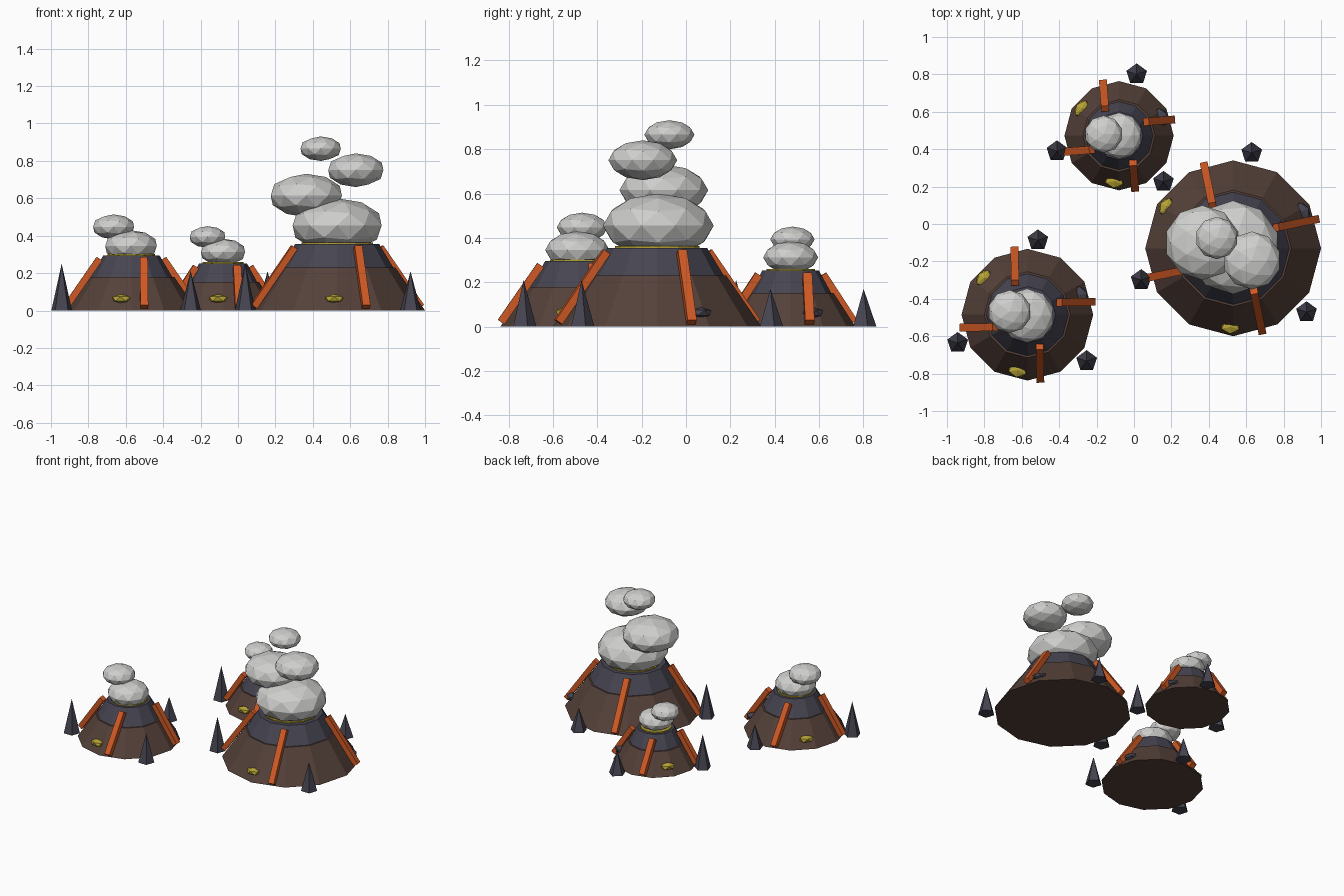
import bpy, bmesh
from math import sin, cos, pi, radians, atan2
from mathutils import Matrix, Vector

cube = bpy.data.objects.get("Cube")
if cube:
    bpy.data.objects.remove(cube)


def material(name, rgb):
    m = bpy.data.materials.new(name)
    m.use_nodes = True
    m.diffuse_color = (*rgb, 1)
    m.node_tree.nodes["Principled BSDF"].inputs["Base Color"].default_value = (*rgb, 1)
    return m


BROWN = material("brown earth", (0.09, 0.052, 0.041))
SLATE = material("dark slate", (0.062, 0.058, 0.082))
ORANGE = material("lava orange", (0.62, 0.1, 0.018))
YELLOW = material("sulfur yellow", (0.46, 0.36, 0.035))
SMOKE = material("smoke grey", (0.62, 0.62, 0.61))


def finish(name, bm, mat):
    mesh = bpy.data.meshes.new(name)
    bm.to_mesh(mesh)
    bm.free()
    mesh.materials.append(mat)
    ob = bpy.data.objects.new(name, mesh)
    bpy.context.collection.objects.link(ob)
    return ob


def frustum(name, mat, centre, sides, r1, r2, z1, z2):
    """Upright cone or frustum with a corner toward +y."""
    bm = bmesh.new()
    bmesh.ops.create_cone(bm, cap_ends=True, segments=sides, radius1=r1, radius2=r2, depth=z2 - z1)
    bmesh.ops.remove_doubles(bm, verts=bm.verts, dist=1e-5)
    # turn the first corner to +y whatever its starting angle
    low = min(bm.verts, key=lambda v: v.co.z).co
    turn = Matrix.Rotation(pi / 2 - atan2(low.y, low.x), 4, 'Z')
    place = Matrix.Translation((centre[0], centre[1], (z1 + z2) / 2))
    bm.transform(place @ turn)
    return finish(name, bm, mat)


def blob(name, mat, centre, size, detail, turn=0):
    """Faceted ellipsoid."""
    bm = bmesh.new()
    bmesh.ops.create_icosphere(bm, subdivisions=detail, radius=1)
    bm.transform(Matrix.LocRotScale(Vector(centre), Matrix.Rotation(turn, 3, 'Z'), Vector(size)))
    return finish(name, bm, mat)


def lava_stream(name, start, end, side):
    """Square bar running from the rim down to the foot."""
    start, end = Vector(start), Vector(end)
    along = (end - start).normalized()
    across = Vector(side)
    out = along.cross(across)
    basis = Matrix((along * (end - start).length, across * 0.042, out * 0.036)).transposed().to_4x4()
    bm = bmesh.new()
    bmesh.ops.create_cube(bm, size=1)
    bm.transform(Matrix.Translation((start + end) / 2) @ basis)
    bmesh.ops.recalc_face_normals(bm, faces=bm.faces)
    return finish(name, bm, ORANGE)


def volcano(label, centre, foot, rim, band, top, turn, spike_turn, patch_turn, puffs):
    cx, cy = centre
    slope = (foot - rim) / top
    band_r = foot - slope * band

    # cone in two layers, with a sulfur-lined vent
    frustum(label + "_lower_slope", BROWN, centre, 12, foot, band_r, 0, band)
    frustum(label + "_upper_slope", SLATE, centre, 12, band_r - 0.008, rim, band - 0.005, top)
    frustum(label + "_vent", YELLOW, centre, 12, rim * 0.85, rim * 0.85, top - 0.01, top + 0.008)

    # four lava streams set slightly off the radial line
    for k in range(4):
        a = radians(turn + 90 * k)
        d, s = Vector((cos(a), sin(a), 0)), Vector((-sin(a), cos(a), 0))
        base = Vector((cx, cy, 0)) + s * 0.063
        lava_stream(f"{label}_lava_stream_{k + 1}", base + d * (rim + 0.022) + Vector((0, 0, top - 0.018)),
                    base + d * (foot - 0.002) + Vector((0, 0, 0.02)), s)

    # three rock spikes around the foot
    for k, height in enumerate((0.17, 0.25, 0.21)):
        a = radians(spike_turn + 120 * k)
        r = foot + 0.05
        frustum(f"{label}_rock_spike_{k + 1}", SLATE, (cx + r * cos(a), cy + r * sin(a)),
                5, 0.058, 0, 0, height)

    # mineral patches half sunk in the slope
    for k, mat in enumerate((SLATE, YELLOW, YELLOW)):
        a = radians(patch_turn + 120 * k)
        r = foot - slope * 0.06 - 0.008
        blob(f"{label}_mineral_patch_{k + 1}", mat, (cx + r * cos(a), cy + r * sin(a), 0.062),
             (0.04, 0.055, 0.026), 1, a)

    # smoke puffs: x, y, z, radius
    for k, (x, y, z, r) in enumerate(puffs):
        blob(f"{label}_smoke_puff_{k + 1}", SMOKE, (x, y, z), (r, r, r * 0.58), 2)


volcano("large_volcano", (0.53, -0.13), 0.47, 0.225, 0.23, 0.355, 11.5, 79, 28,
        [(0.53, -0.125, 0.455, 0.25), (0.365, -0.1, 0.615, 0.2),
         (0.63, -0.195, 0.75, 0.155), (0.442, -0.075, 0.865, 0.113)])
volcano("medium_volcano", (-0.57, -0.485), 0.352, 0.15, 0.178, 0.295, 1, 82, 20,
        [(-0.572, -0.49, 0.345, 0.145), (-0.665, -0.468, 0.447, 0.115)])
volcano("small_volcano", (-0.08, 0.472), 0.292, 0.128, 0.152, 0.252, 4.5, 74, 24,
        [(-0.08, 0.472, 0.312, 0.124), (-0.163, 0.48, 0.393, 0.1)])
